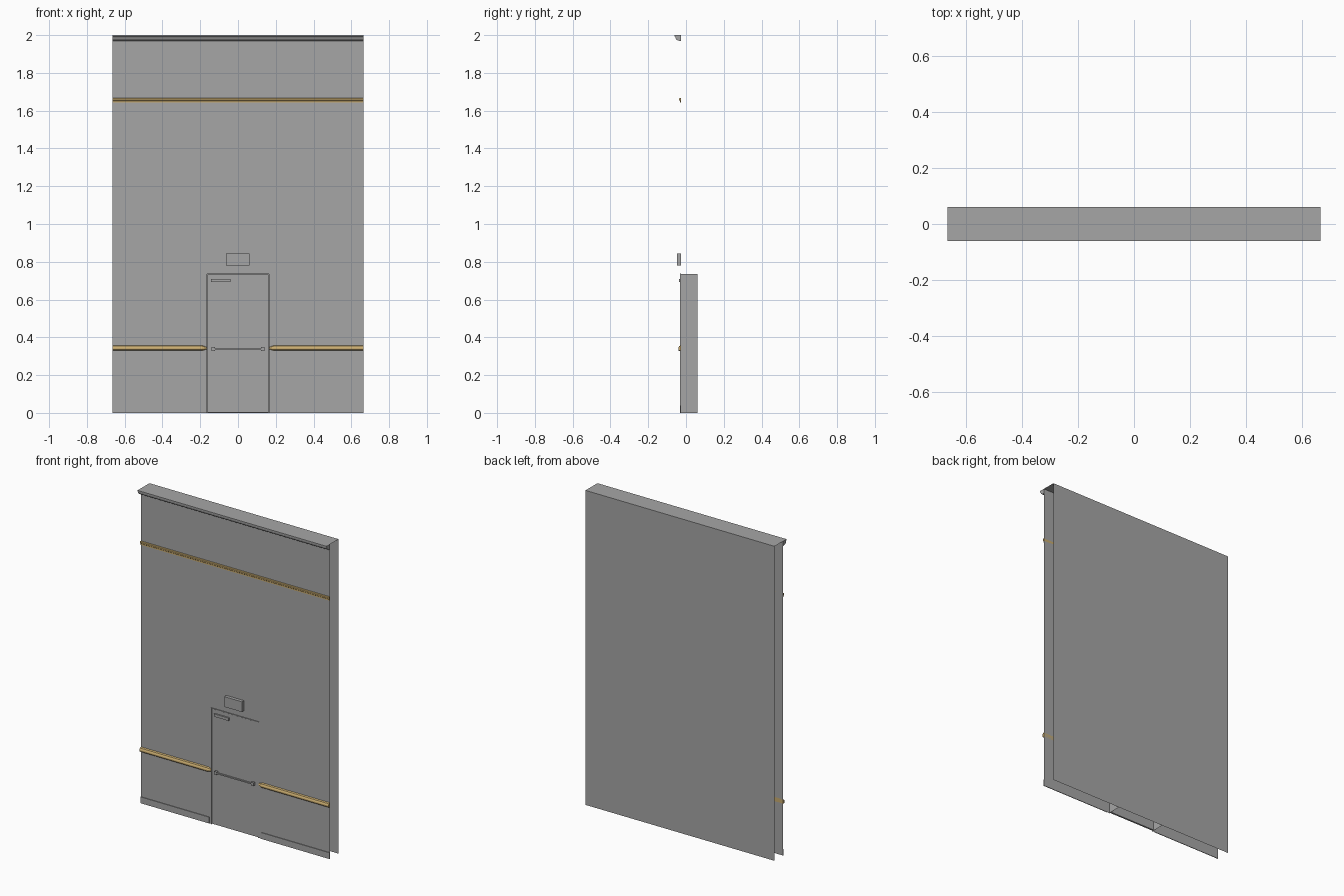
import bpy, bmesh, math

cube = bpy.data.objects.get("Cube")
if cube:
    bpy.data.objects.remove(cube, do_unlink=True)


def material(name, colour):
    m = bpy.data.materials.new(name)
    m.use_nodes = True
    m.diffuse_color = (*colour, 1)
    m.node_tree.nodes["Principled BSDF"].inputs["Base Color"].default_value = (*colour, 1)
    return m


GREY = material("plain grey", (0.38, 0.38, 0.38))
GOLD = material("warm wood", (0.58, 0.41, 0.16))

W, H = 0.665, 2.0            # half width and height
FRONT, BACK = -0.027, 0.06   # wall faces
DW, DH = 0.165, 0.735        # door half width and height


def finish(name, bm, mat):
    mesh = bpy.data.meshes.new(name)
    bm.to_mesh(mesh)
    bm.free()
    mesh.materials.append(mat)
    obj = bpy.data.objects.new(name, mesh)
    bpy.context.collection.objects.link(obj)
    return obj


def sheets(name, quads, mat=GREY):
    bm = bmesh.new()
    for q in quads:
        bm.faces.new([bm.verts.new(p) for p in q])
    bmesh.ops.remove_doubles(bm, verts=bm.verts, dist=1e-5)
    return finish(name, bm, mat)


def front_quad(x0, x1, z0, z1, y=FRONT):
    return [(x0, y, z0), (x1, y, z0), (x1, y, z1), (x0, y, z1)]


def box(name, x0, x1, y0, y1, z0, z1, mat=GREY):
    bm = bmesh.new()
    bmesh.ops.create_cube(bm, size=1)
    for v in bm.verts:
        v.co = (x1 if v.co.x > 0 else x0, y1 if v.co.y > 0 else y0, z1 if v.co.z > 0 else z0)
    return finish(name, bm, mat)


def moulding(name, profile, stations, mat):
    """Sweep a (y, z) profile along x; each station is (x, scale towards the wall)."""
    bm = bmesh.new()
    zc = sum(p[1] for p in profile) / len(profile)
    rings = [[bm.verts.new((x, FRONT + (y - FRONT) * s, zc + (z - zc) * s)) for y, z in profile]
             for x, s in stations]
    n = len(profile)
    for a, b in zip(rings, rings[1:]):
        for i in range(n):
            j = (i + 1) % n
            bm.faces.new((a[i], a[j], b[j], b[i]))
    bm.faces.new(rings[0])
    bm.faces.new(rings[-1])
    bmesh.ops.recalc_face_normals(bm, faces=bm.faces)
    return finish(name, bm, mat)


# Wall skins: front with a doorway, top cap and back; the ends and base stay open
sheets("front_wall", [
    front_quad(-W, -DW, 0, DH), front_quad(DW, W, 0, DH),
    front_quad(-W, -DW, DH, H), front_quad(-DW, DW, DH, H), front_quad(DW, W, DH, H)])
sheets("top_cap", [[(-W, FRONT, H), (W, FRONT, H), (W, BACK, H), (-W, BACK, H)]])
sheets("back_wall", [front_quad(-W, W, 0, H, BACK)[::-1]])

# Doorway lining
sheets("door_reveal", [
    [(-DW, FRONT, 0), (-DW, BACK, 0), (-DW, BACK, DH), (-DW, FRONT, DH)],
    [(DW, BACK, 0), (DW, FRONT, 0), (DW, FRONT, DH), (DW, BACK, DH)],
    [(-DW, FRONT, DH), (-DW, BACK, DH), (DW, BACK, DH), (DW, FRONT, DH)]])

# Door leaf, slim frame and head drip
box("door_leaf", -DW + 0.003, DW - 0.003, FRONT - 0.001, FRONT + 0.01, 0.003, DH - 0.002)
for side, name in ((-1, "right"), (1, "left")):
    xs = sorted((side * (DW - 0.002), side * (DW + 0.003)))
    box(name + "_door_frame", *xs, FRONT - 0.004, FRONT, 0, DH)
box("door_head_drip", -DW - 0.003, DW + 0.003, FRONT - 0.004, FRONT, DH, DH + 0.004)

# Door closer plate and sign above the door
box("door_closer", -0.143, -0.04, FRONT - 0.01, FRONT, 0.692, 0.71)
box("door_sign", -0.063, 0.06, -0.048, FRONT, 0.78, 0.845)

# Push bar with end blocks
box("push_bar", -0.13, 0.13, -0.041, -0.034, 0.334, 0.342)
for x, name in ((-0.13, "right"), (0.13, "left")):
    box(name + "_bar_block", x - 0.009, x + 0.009, -0.041, FRONT, 0.328, 0.348)

# Baseboards and handrails on both sides of the door
rail = [(FRONT, 0.33), (-0.036, 0.33), (-0.041, 0.335), (-0.041, 0.343),
        (-0.036, 0.353), (FRONT, 0.357)]
for side, name in ((-1, "right"), (1, "left")):
    xs = sorted((side * W, side * 0.182))
    box(name + "_baseboard", *xs, FRONT - 0.004, FRONT, 0, 0.04)
    moulding(name + "_handrail", rail,
             [(side * W, 1), (side * 0.19, 1), (side * 0.168, 0.5)], GOLD)

# Upper picture rail
upper = [(FRONT, 1.643), (-0.031, 1.643), (-0.031, 1.651), (-0.036, 1.655),
         (-0.036, 1.663), (-0.032, 1.667), (FRONT, 1.667)]
moulding("picture_rail", upper, [(-W, 1), (W, 1)], GOLD)

# Cornice with a rounded underside
cornice = [(FRONT, H), (-0.06, H), (-0.06, 1.992)]
for i in range(5):
    a = math.pi / 2 * i / 4
    cornice.append((-0.036 - 0.02 * math.cos(a), 1.99 - 0.02 * math.sin(a)))
cornice.append((FRONT, 1.97))
moulding("cornice", cornice, [(-W, 1), (W, 1)], GREY)
